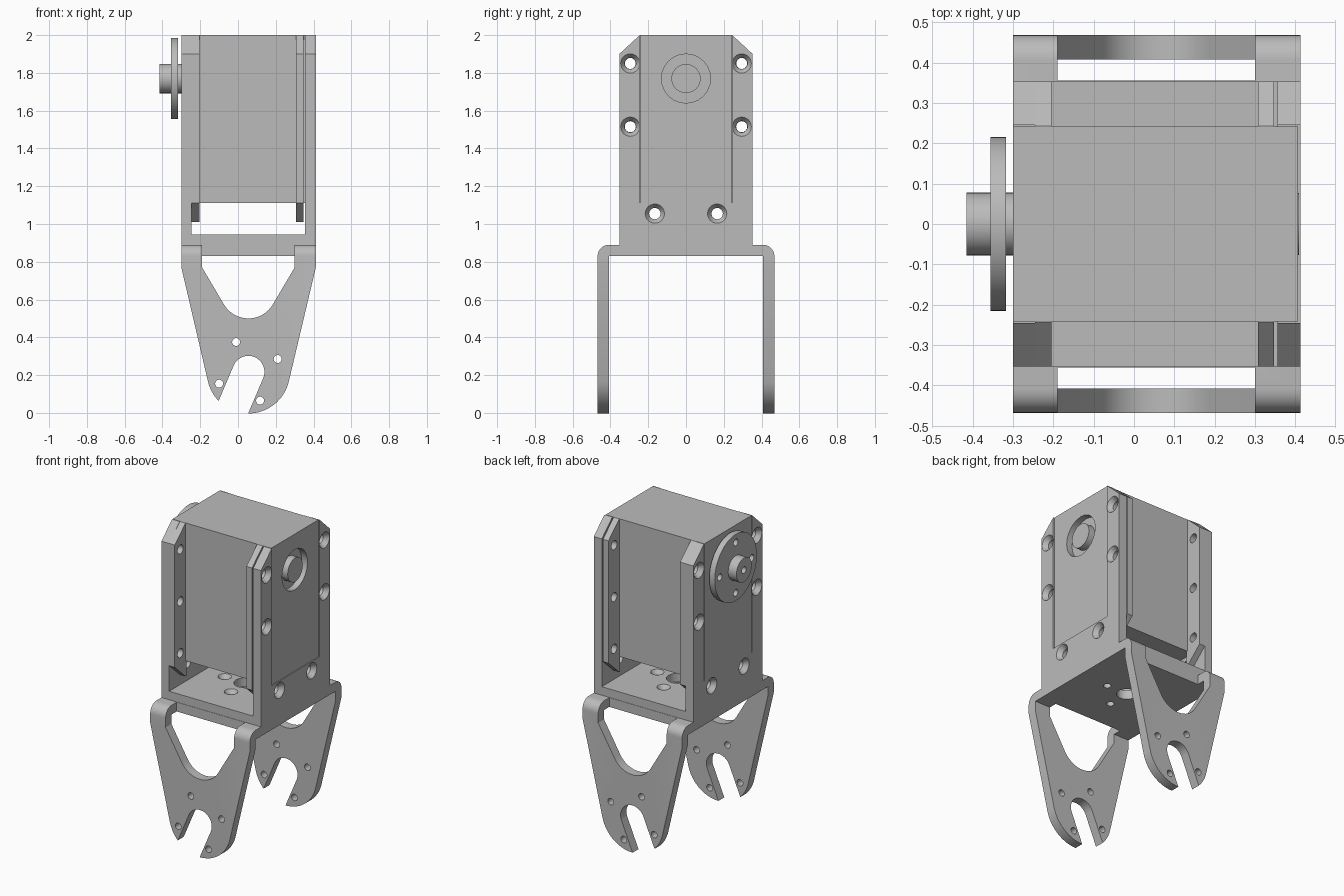
import bpy, bmesh
from math import sin, cos, pi, radians
from mathutils import Vector

if "Cube" in bpy.data.objects:
    bpy.data.objects.remove(bpy.data.objects["Cube"])

# One grey for all parts
grey = bpy.data.materials.new("machined_grey")
grey.use_nodes = True
grey.diffuse_color = (0.5, 0.5, 0.5, 1)
grey.node_tree.nodes["Principled BSDF"].inputs["Base Color"].default_value = grey.diffuse_color


def place(axis, t, p):
    """Point at t along an axis, p giving the two other coordinates in order."""
    c = list(p)
    c.insert("XYZ".index(axis), t)
    return Vector(c)


def finish(name, bm):
    bmesh.ops.recalc_face_normals(bm, faces=bm.faces)
    me = bpy.data.meshes.new(name)
    bm.to_mesh(me)
    bm.free()
    me.materials.append(grey)
    ob = bpy.data.objects.new(name, me)
    bpy.context.collection.objects.link(ob)
    return ob


def loft(name, rings):
    bm = bmesh.new()
    loops = [[bm.verts.new(v) for v in ring] for ring in rings]
    for a, b in zip(loops, loops[1:]):
        for i in range(len(a)):
            j = (i + 1) % len(a)
            bm.faces.new((a[i], a[j], b[j], b[i]))
    bm.faces.new(loops[0])
    bm.faces.new(loops[-1])
    return finish(name, bm)


def prism(name, axis, pts, lo, hi):
    return loft(name, [[place(axis, t, p) for p in pts] for t in (lo, hi)])


def box(name, x0, x1, y0, y1, z0, z1):
    return prism(name, "Z", [(x0, y0), (x1, y0), (x1, y1), (x0, y1)], z0, z1)


def arc(cx, cy, r, a0, a1, n=12):
    angles = [radians(a0 + (a1 - a0) * i / n) for i in range(n + 1)]
    return [(cx + r * cos(a), cy + r * sin(a)) for a in angles]


def turned(name, axis, centre, profile, n=32):
    """Round part from (position, radius) steps along an axis."""
    return loft(name, [[place(axis, t, p) for p in arc(*centre, r, 0, 360, n)[:-1]]
                       for t, r in profile])


def combine(ob, tools, operation="DIFFERENCE"):
    bpy.context.view_layer.objects.active = ob
    for tool in tools:
        m = ob.modifiers.new("cut", "BOOLEAN")
        m.operation, m.solver, m.object = operation, "EXACT", tool
        bpy.ops.object.modifier_apply(modifier=m.name)
        bpy.data.objects.remove(tool)


def hole(axis, centre, r, lo, hi):
    return turned("cutter", axis, centre, [(lo, r), (hi, r)], 24)


MID = 0.055           # centre of the bracket across x
LEFT, RIGHT = -0.30, 0.412
SHAFT_Z = 1.77
SIDES = (-1, 1)

# Lower fork: a folded strip trimmed to the tapered leg outline
outer = arc(0.408, 0.83, 0.06, 0, 90, 8)
half = [(0.408, 0.83), (0.408, -0.1), (0.468, -0.1)] + outer
section = half + [(-y, z) for y, z in reversed(half)]
fork = prism("lower_fork_bracket", "X", section, -0.5, 0.6)

cz, tilt = 0.217, 23
slot_end = 270 - tilt
spread = 67           # half angle of the slot mouth seen from the arc centre
mouth = 22.7
outline = ([(LEFT, 1.0), (LEFT, 0.77)]
           + arc(MID, cz, 0.22, 193, slot_end - mouth, 8)
           + arc(MID, cz, 0.085, slot_end - 90, slot_end - 270, 20)
           + arc(MID, cz, 0.22, slot_end + mouth, 347, 16)
           + [(RIGHT, 0.77), (RIGHT, 1.0)])
combine(fork, [prism("cutter", "Y", outline, -0.7, 0.7)], "INTERSECT")

window = ([(MID - 0.245, 1.0), (MID - 0.245, 0.77)]
          + arc(MID, 0.65, 0.15, 210, 330, 16)
          + [(MID + 0.245, 0.77), (MID + 0.245, 1.0)])
combine(fork, [prism("cutter", "Y", window, min(0.355 * s, 0.6 * s), max(0.355 * s, 0.6 * s))
               for s in SIDES])
combine(fork, [hole("Y", p, 0.021, -0.6, 0.6)
               for p in ((-0.01, 0.375), (0.21, 0.285), (-0.1, 0.155), (0.117, 0.065))])
plate_holes = [(MID + 0.15 * cos(k * pi / 2), 0.15 * sin(k * pi / 2)) for k in range(4)]
combine(fork, [hole("Z", p, 0.023, 0.8, 0.92) for p in plate_holes]
        + [hole("Z", (MID, 0), 0.06, 0.8, 0.92)])

# Upper cradle: U channel with chamfered corners and open slots for the motor
channel = [(LEFT, 0.89), (RIGHT, 0.89), (RIGHT, 2), (0.355, 2), (0.355, 0.945),
           (-0.245, 0.945), (-0.245, 2), (LEFT, 2)]
cradle = prism("upper_cradle_bracket", "Y", channel, -0.4, 0.4)
side = [(0.353, 0.8), (0.353, 1.9), (0.245, 2.0), (0.245, 1.115)]
combine(cradle, [prism("cutter", "X", side + [(-y, z) for y, z in reversed(side)], -0.5, 0.6)],
        "INTERSECT")
screws = [(s * y, z) for s in SIDES for y, z in ((0.295, 1.85), (0.295, 1.515), (0.165, 1.055))]
for p in screws:
    combine(cradle, [
        turned("cutter", "X", p, [(LEFT - 0.01, 0.058), (LEFT + 0.03, 0.03), (-0.22, 0.03)], 24),
        turned("cutter", "X", p, [(RIGHT + 0.01, 0.058), (RIGHT - 0.03, 0.03), (0.33, 0.03)], 24)])
combine(cradle, [turned("cutter", "Z", p, [(0.955, 0.047), (0.92, 0.023), (0.87, 0.023)], 24)
                 for p in plate_holes] + [hole("Z", (MID, 0), 0.07, 0.87, 0.96)])

# Motor body with a round bearing pocket
body = box("motor_body", LEFT, 0.406, -0.241, 0.241, 1.11, 2.0)
combine(body, [hole("X", (0, SHAFT_Z), 0.13, 0.365, 0.5)])
bearing = turned("bearing_boss", "X", (0, SHAFT_Z), [(0.36, 0.077), (0.409, 0.077)])

# Motor mounting flanges, one strip at each corner
flanges = []
for x, end in ((-0.245, "right"), (0.307, "left")):
    for s, face in ((-1, "front"), (1, "back")):
        strip = [(s * y, z) for y, z in ((0.235, 2), (0.243, 2), (0.353, 1.9), (0.353, 1.11),
                                         (0.243, 1.01), (0.235, 1.01))]
        flange = prism(f"{face}_{end}_flange", "X", strip, x, x + 0.04)
        combine(flange, [hole("X", (s * 0.295, z), 0.029, x - 0.01, x + 0.05)
                         for z in (1.85, 1.515, 1.18)])
        flanges.append(flange)

# Output horn: drilled disc and hub
disc = turned("horn_disc", "X", (0, SHAFT_Z), [(-0.356, 0.215), (-0.317, 0.215)], 64)
combine(disc, [hole("X", (0.163 * cos(k * pi / 2), SHAFT_Z + 0.163 * sin(k * pi / 2)),
                    0.022, -0.4, -0.3) for k in range(4)])
hub = turned("horn_hub", "X", (0, SHAFT_Z), [(-0.415, 0.078), (-0.295, 0.078)])
combine(hub, [hole("X", (0, SHAFT_Z), 0.022, -0.45, -0.35)])

# Smooth the round surfaces, keep the edges crisp
for ob in [fork, cradle, body, bearing, disc, hub] + flanges:
    bpy.ops.object.select_all(action="DESELECT")
    ob.select_set(True)
    bpy.context.view_layer.objects.active = ob
    bpy.ops.object.shade_smooth_by_angle(angle=radians(30))
